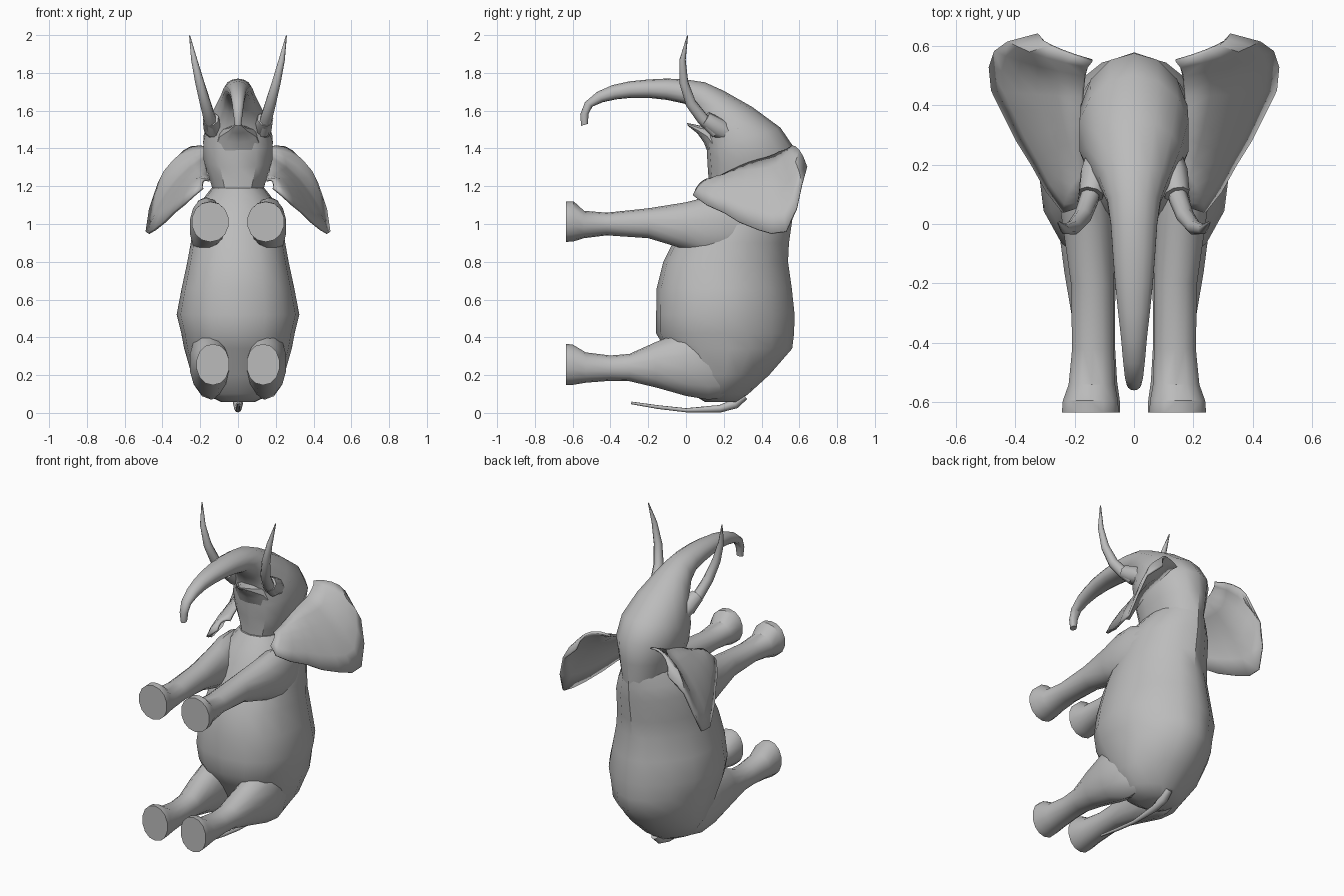
import bpy, bmesh, math
from mathutils import Vector

grey = bpy.data.materials.new("grey hide")
grey.diffuse_color = (0.5, 0.5, 0.5, 1)


def finish(name, bm, angle=35):
    bmesh.ops.recalc_face_normals(bm, faces=bm.faces)
    me = bpy.data.meshes.new(name)
    bm.to_mesh(me)
    bm.free()
    ob = bpy.data.objects.new(name, me)
    bpy.context.collection.objects.link(ob)
    me.materials.append(grey)
    bpy.ops.object.select_all(action='DESELECT')
    ob.select_set(True)
    bpy.context.view_layer.objects.active = ob
    bpy.ops.object.shade_smooth_by_angle(angle=math.radians(angle))
    return ob


def skin(bm, rings):
    n = len(rings[0])
    vs = [[bm.verts.new(p) for p in r] for r in rings]
    for a, b in zip(vs, vs[1:]):
        for i in range(n):
            j = (i + 1) % n
            bm.faces.new((a[i], a[j], b[j], b[i]))
    bm.faces.new(vs[0])
    bm.faces.new(vs[-1])


def loft(name, sections, n=14, power=2.3, power2=None, side=1):
    """Each section: y, z of one edge, y, z of the opposite edge, half width, centre x.
    power rounds the half by the first edge, power2 the other half."""
    rings = []
    for y1, z1, y2, z2, hw, cx in sections:
        ring = []
        for i in range(n):
            a = 2 * math.pi * i / n
            c, s = math.cos(a), math.sin(a)
            e = 2 / (power if c > 0 else power2 or power)
            u = math.copysign(abs(c) ** e, c)
            v = math.copysign(abs(s) ** e, s)
            t = (u + 1) / 2
            ring.append((side * (cx + v * hw), y2 + (y1 - y2) * t, z2 + (z1 - z2) * t))
        rings.append(ring)
    bm = bmesh.new()
    skin(bm, rings)
    return finish(name, bm)


def tube(name, pts, n=8):
    """Tapered tube through points (x, y, z, radius)."""
    ps = [Vector(p[:3]) for p in pts]
    rings = []
    for i, p in enumerate(ps):
        d = (ps[min(i + 1, len(ps) - 1)] - ps[max(i - 1, 0)]).normalized()
        u = d.cross(Vector((0.9, 0.3, 0.1))).normalized()
        w = d.cross(u)
        rings.append([p + (u * math.cos(2 * math.pi * k / n) + w * math.sin(2 * math.pi * k / n)) * pts[i][3]
                      for k in range(n)])
    bm = bmesh.new()
    skin(bm, rings)
    return finish(name, bm, 50)


# Body: back y, belly y, half width along z
body = [(.058, .27, .10, .09), (.10, .33, .03, .18), (.20, .44, -.03, .245), (.34, .562, -.11, .285),
        (.42, .572, -.158, .30), (.52, .575, -.158, .325), (.66, .56, -.155, .298), (.80, .54, -.12, .268),
        (.90, .545, -.07, .25), (1.04, .565, .0, .23), (1.12, .57, .05, .195), (1.19, .57, .11, .14)]
loft("body", [(b, z, f, z, w, 0) for z, b, f, w in body], 16, 1.75, 2.4)

# Head running into the trunk
head = [(.57, 1.14, .12, 1.17, .13), (.578, 1.27, .12, 1.23, .155), (.575, 1.40, .115, 1.30, .185),
        (.50, 1.51, .11, 1.39, .188), (.35, 1.62, .11, 1.44, .162), (.20, 1.705, .10, 1.50, .122),
        (.10, 1.75, .06, 1.58, .092), (.0, 1.765, .0, 1.635, .08), (-.1, 1.77, -.1, 1.657, .073),
        (-.2, 1.765, -.2, 1.668, .065), (-.3, 1.755, -.29, 1.668, .055), (-.39, 1.735, -.37, 1.66, .045),
        (-.47, 1.70, -.44, 1.645, .038), (-.535, 1.645, -.495, 1.622, .031), (-.56, 1.58, -.515, 1.585, .025),
        (-.555, 1.52, -.52, 1.53, .018)]
loft("head_and_trunk", [s + (0,) for s in head], 14, 2.0, 2.5)

# Lower jaw with pointed lip
loft("lower_jaw", [(.22, 1.52, .13, 1.34, .13, 0), (.15, 1.53, .095, 1.43, .10, 0),
                   (.08, 1.52, .06, 1.48, .05, 0), (.005, 1.535, .01, 1.52, .015, 0)], 10, 2.2)

# Tail
tube("tail", [(0, .31, .09, .022), (0, .26, .048, .026), (0, .18, .022, .02), (0, 0, .014, .011),
              (0, -.15, .031, .010), (0, -.29, .053, .007)])

# Ear outline: attached edge and free edge, front to back
ear_in = [(.15, .14, 1.23), (.16, .19, 1.255), (.165, .24, 1.28), (.17, .29, 1.305), (.172, .34, 1.325),
          (.174, .39, 1.34), (.174, .43, 1.35), (.17, .47, 1.365), (.165, .50, 1.38), (.155, .53, 1.39),
          (.14, .55, 1.40)]
ear_out = [(.185, .06, 1.19), (.235, .04, 1.15), (.29, .11, 1.10), (.34, .20, 1.06), (.39, .28, 1.01),
           (.44, .38, .97), (.475, .45, .95), (.483, .53, .96), (.465, .585, 1.08), (.42, .615, 1.21),
           (.32, .637, 1.30)]

for side, tag in ((1, "right"), (-1, "left")):
    # Front leg: y, low z, high z, half width, centre x
    fore = [(-.635, .905, 1.118, .098, .147), (-.595, .908, 1.12, .095, .147), (-.54, .925, 1.07, .080, .142),
            (-.42, .940, 1.06, .072, .138), (-.2, .925, 1.083, .074, .140), (0, .865, 1.115, .088, .155),
            (.10, .83, 1.14, .092, .165), (.22, .83, 1.14, .075, .175), (.34, .90, 1.09, .04, .18)]
    loft("front_leg_" + tag, [(y, hi, y, lo, w, x) for y, lo, hi, w, x in fore], 14, 2.1, None, side)
    # Hind leg
    hind = [(-.635, .147, .365, .088, .133), (-.60, .148, .362, .088, .133), (-.53, .160, .320, .078, .133),
            (-.40, .170, .304, .072, .135), (-.30, .168, .312, .075, .138), (-.16, .135, .375, .090, .147),
            (0, .09, .44, .108, .150), (.12, .07, .46, .108, .142), (.22, .085, .42, .08, .13),
            (.32, .16, .36, .04, .12)]
    loft("hind_leg_" + tag, [(y, hi, y, lo, w, x) for y, lo, hi, w, x in hind], 14, 2.1, None, side)

    # Tusk and its socket
    tusk = [(.135, .16, 1.48, .030), (.150, .085, 1.56, .033), (.173, .025, 1.64, .030),
            (.203, -.012, 1.75, .025), (.232, -.018, 1.87, .017), (.256, .008, 1.997, .003)]
    tube("tusk_" + tag, [(side * x, y, z, r) for x, y, z, r in tusk])
    socket = [(.115, .25, 1.46, .04), (.128, .17, 1.51, .055), (.145, .10, 1.555, .044)]
    tube("tusk_socket_" + tag, [(side * x, y, z, r) for x, y, z, r in socket])

    # Ear: bowed sheet between both edges
    bm = bmesh.new()
    rows = []
    for k in range(6):
        t = k / 5
        row = []
        for i, (a, b) in enumerate(zip(ear_in, ear_out)):
            p = Vector(a).lerp(Vector(b), t)
            p += Vector((.6, 0, .8)) * ((.1 + .014 * i) * t * (1 - t))
            row.append(bm.verts.new((side * p.x, p.y, p.z)))
        rows.append(row)
    for r, s in zip(rows, rows[1:]):
        for i in range(len(r) - 1):
            bm.faces.new((r[i], r[i + 1], s[i + 1], s[i]))
    ear = finish("ear_" + tag, bm)
    mod = ear.modifiers.new("thickness", 'SOLIDIFY')
    mod.thickness = .014
    mod.offset = 0

    # Eye
    bm = bmesh.new()
    bmesh.ops.create_uvsphere(bm, u_segments=10, v_segments=6, radius=.024)
    for v in bm.verts:
        v.co = (side * .15 + v.co.x * .8, .28 + v.co.y, 1.505 + v.co.z)
    finish("eye_" + tag, bm)
